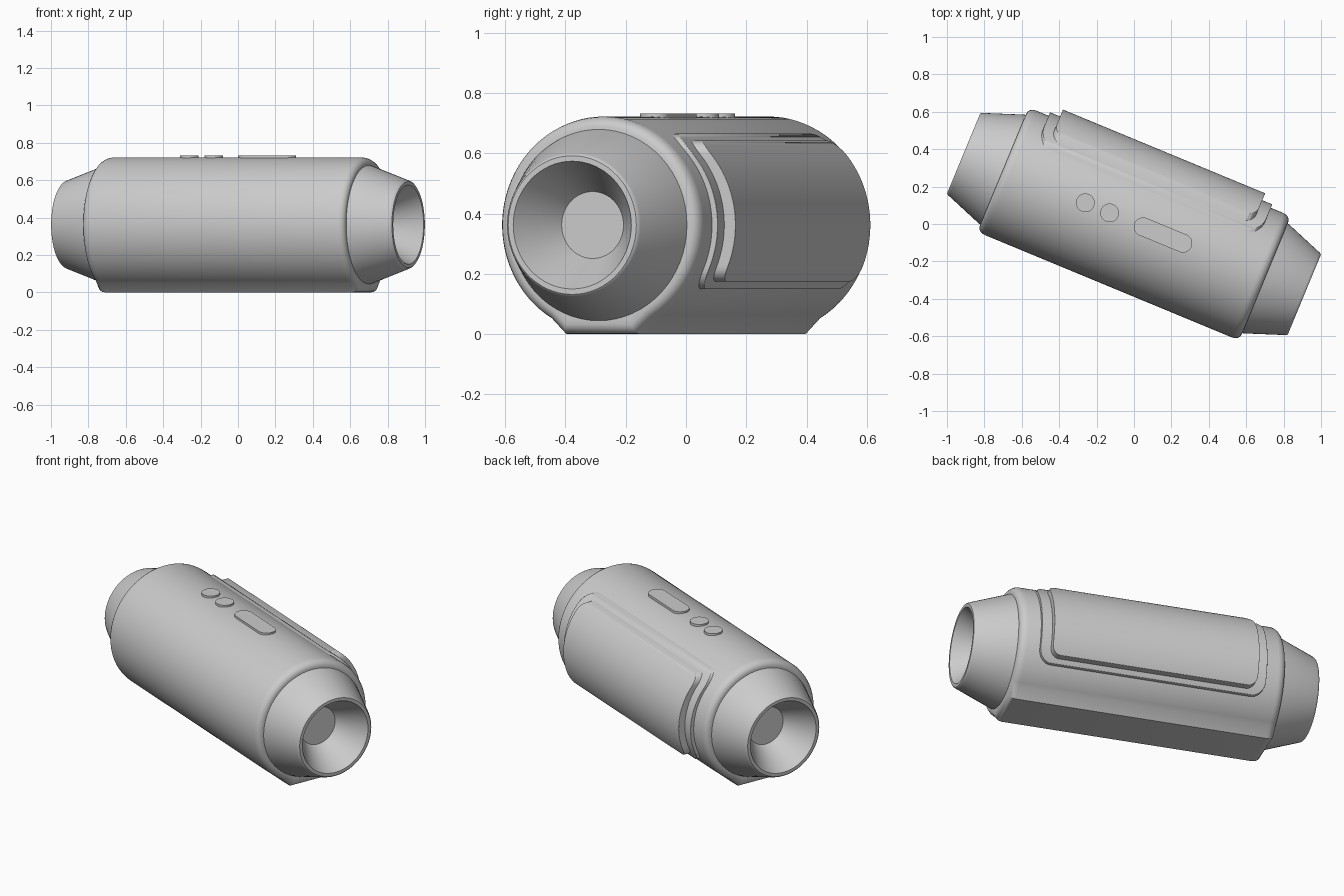
import bpy, bmesh, math
from mathutils import Matrix

if "Cube" in bpy.data.objects:
    bpy.data.objects.remove(bpy.data.objects["Cube"])

CZ, R = 0.362, 0.36                       # height of the long axis, body radius
TURN = Matrix.Rotation(math.radians(-22.5), 4, 'Z')


def finish(name, bm, angle=35, bevel=0):
    bmesh.ops.remove_doubles(bm, verts=bm.verts, dist=1e-5)
    bmesh.ops.recalc_face_normals(bm, faces=bm.faces)
    bm.transform(TURN)
    me = bpy.data.meshes.new(name)
    bm.to_mesh(me)
    bm.free()
    ob = bpy.data.objects.new(name, me)
    bpy.context.collection.objects.link(ob)
    bpy.ops.object.select_all(action='DESELECT')
    bpy.context.view_layer.objects.active = ob
    ob.select_set(True)
    if bevel:
        m = ob.modifiers.new("soft_edge", 'BEVEL')
        m.width, m.segments, m.limit_method = bevel, 3, 'ANGLE'
        m.angle_limit = math.radians(50)
    bpy.ops.object.shade_smooth_by_angle(angle=math.radians(angle))
    return ob


def loft(name, rings, angle=35, bevel=0):
    """Bridge closed rings of equal point count and cap both ends."""
    bm = bmesh.new()
    vs = [[bm.verts.new(p) for p in ring] for ring in rings]
    n = len(vs[0])
    for a, b in zip(vs, vs[1:]):
        for i in range(n):
            j = (i + 1) % n
            bm.faces.new((a[i], a[j], b[j], b[i]))
    bm.faces.new(vs[0])
    bm.faces.new(vs[-1])
    return finish(name, bm, angle, bevel)


# main barrel: round section with a narrow flat underside
section = [(-0.13, -CZ), (0.13, -CZ)]
for i in range(73):
    a = math.radians(-60 + 300 * i / 72)
    section.append((R * math.cos(a), R * math.sin(a)))
half = [(0.715, 0.36), (0.732, 0.357), (0.745, 0.35), (0.754, 0.34), (0.758, 0.328), (0.758, 0.31)]
profile = [(-u, r) for u, r in reversed(half)] + half
loft("body", [[(u, y * r / R, CZ + z * r / R) for y, z in section] for u, r in profile])

# tapered end cups with conical recesses
cup = [(0.72, 0.325), (0.765, 0.316), (0.972, 0.24), (0.981, 0.236), (0.986, 0.23),
       (0.986, 0.212), (0.81, 0.111)]
for side, name in ((1, "right_end_cup"), (-1, "left_end_cup")):
    rings = [[(side * u, r * math.cos(t * math.tau / 64), CZ + r * math.sin(t * math.tau / 64))
              for t in range(64)] for u, r in cup]
    loft(name, rings)


# stepped grip panels that follow the barrel on its back side
def panel(name, hu, z0, z1, rad, lift):
    zs = [z0 + rad * (1 - math.cos(math.pi / 2 * i / 8)) for i in range(9)]
    zs += [z0 + rad + (z1 - z0 - 2 * rad) * i / 20 for i in range(1, 20)]
    zs += [z1 - rad * (1 - math.cos(math.pi / 2 * i / 8)) for i in range(8, -1, -1)]
    rings = []
    for z in zs:
        d = max(0, rad - min(z - z0, z1 - z))
        w = hu - rad + math.sqrt(max(0, rad * rad - d * d))
        v = math.sqrt(R * R - (z - CZ) ** 2)
        rings.append([(-w, v + lift, z), (w, v + lift, z), (w, v - 0.03, z), (-w, v - 0.03, z)])
    loft(name, rings, 40, 0.007)


panel("grip_base", 0.643, 0.15, 0.665, 0.07, 0.02)
panel("grip_pad", 0.585, 0.175, 0.642, 0.05, 0.06)


# top buttons: two round, one pill shaped
def button(name, u, stretch, r=0.05):
    outline = []
    for i in range(48):
        a = math.tau * (i + 0.5) / 48
        outline.append((u + math.copysign(stretch, math.cos(a)) + r * math.cos(a), 0.005 + r * math.sin(a)))
    loft(name, [[(x, y, z) for x, y in outline] for z in (0.69, 0.732)], 35)


button("round_button_a", -0.284, 0)
button("round_button_b", -0.143, 0)
button("long_button", 0.166, 0.115)
